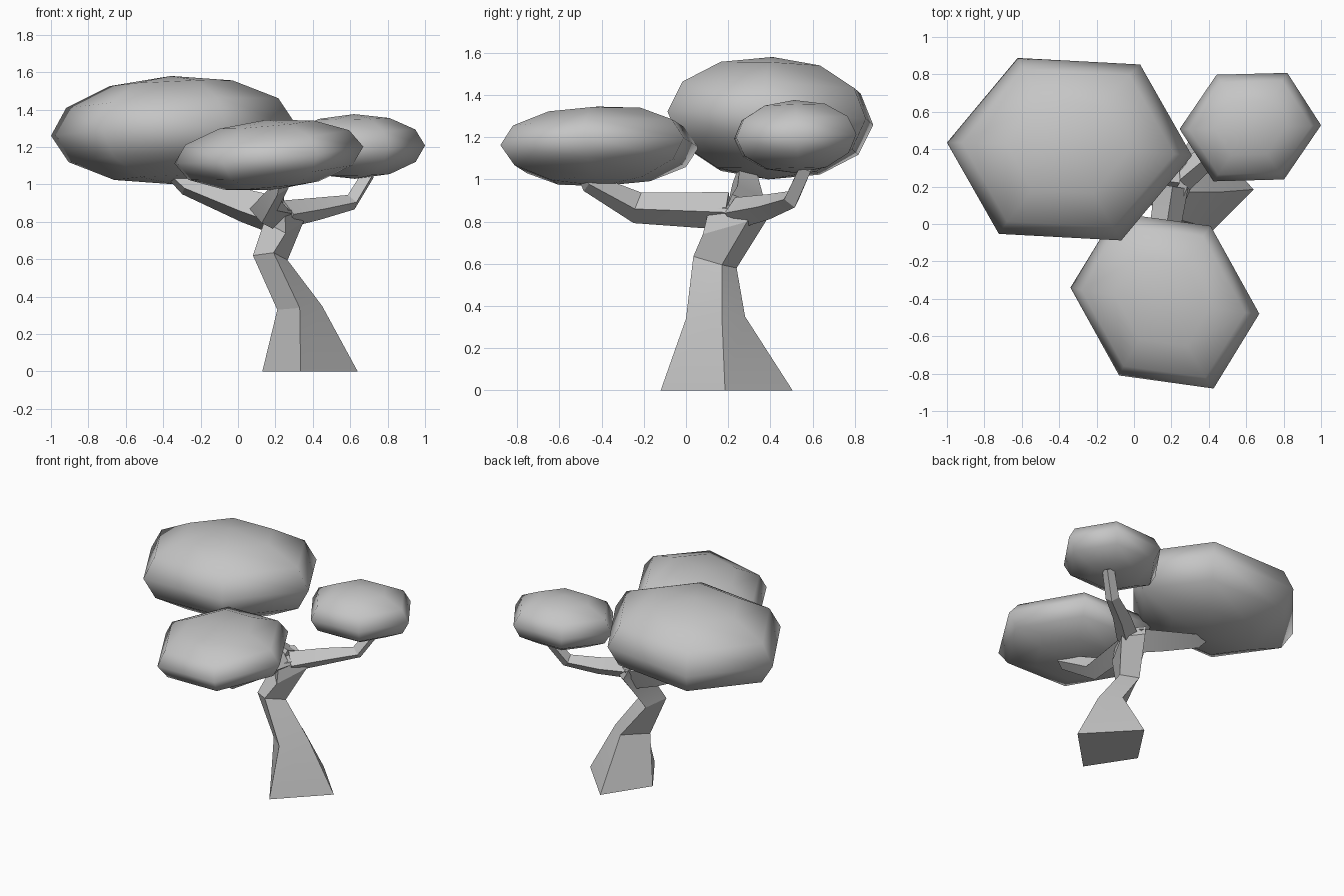
import bpy, bmesh, math
from mathutils import Matrix, Vector

cube = bpy.data.objects.get("Cube")
if cube:
    bpy.data.objects.remove(cube, do_unlink=True)

# One plain grey for the whole tree
grey = bpy.data.materials.new("plain_grey")
grey.use_nodes = True
colour = (0.56, 0.56, 0.56, 1)
grey.diffuse_color = colour
grey.node_tree.nodes["Principled BSDF"].inputs["Base Color"].default_value = colour


def finish(name, bm, angle):
    bmesh.ops.recalc_face_normals(bm, faces=bm.faces)
    mesh = bpy.data.meshes.new(name)
    bm.to_mesh(mesh)
    bm.free()
    mesh.materials.append(grey)
    obj = bpy.data.objects.new(name, mesh)
    bpy.context.collection.objects.link(obj)
    bpy.ops.object.select_all(action='DESELECT')
    obj.select_set(True)
    bpy.context.view_layer.objects.active = obj
    bpy.ops.object.shade_smooth_by_angle(angle=math.radians(angle))


def loft(name, rings):
    """Skin four-sided rings and cap both ends."""
    bm = bmesh.new()
    loops = [[bm.verts.new(p) for p in ring] for ring in rings]
    for low, high in zip(loops, loops[1:]):
        for i in range(4):
            j = (i + 1) % 4
            bm.faces.new((low[i], low[j], high[j], high[i]))
    bm.faces.new(loops[0])
    bm.faces.new(loops[-1])
    finish(name, bm, 20)


def branch(name, path, radii, roll):
    """Tapered square limb along a path, mitred at its bends."""
    pts = [Vector(p) for p in path]
    side = (pts[1] - pts[0]).cross(Vector((0, 0, 1))).normalized()
    rings = []
    for i, (p, r) in enumerate(zip(pts, radii)):
        near = pts[max(i - 1, 0):i + 2]
        along = sum(((b - a).normalized() for a, b in zip(near, near[1:])), Vector())
        up = side.cross(along).normalized()
        turns = [math.radians(roll + 90 * k) for k in range(4)]
        rings.append([p + r * (math.cos(t) * side + math.sin(t) * up) for t in turns])
    loft(name, rings)


def crown(name, centre, long_axis, cross_axis, pole):
    """Flattened six-sided ball, slightly tilted, with a corner on its long axis."""
    bm = bmesh.new()
    bmesh.ops.create_uvsphere(bm, u_segments=6, v_segments=6, radius=1)
    bm.transform(Matrix.Rotation(math.radians(90), 4, 'Z'))
    axes = Matrix((long_axis, cross_axis, pole)).transposed().to_4x4()
    bm.transform(Matrix.Translation(centre) @ axes)
    finish(name, bm, 80)


# Leaning trunk, flared at the foot and widening at the fork
loft("trunk", [
    [(.335, -.12, 0), (.64, .185, 0), (.335, .505, 0), (.13, .195, 0)],
    [(.33, 0, .34), (.45, .17, .35), (.33, .28, .35), (.21, .11, .33)],
    [(.19, .035, .635), (.265, .17, .595), (.155, .24, .58), (.08, .11, .62)],
    [(.255, .08, .74), (.35, .29, .8), (.23, .39, .82), (.14, .2, .8)],
    [(.25, .11, .865), (.33, .31, .86), (.2, .36, .9), (.09, .2, .9)],
])

# Three limbs leading into the crowns
branch("front_branch", [(.2, .2, .85), (.135, -.23, .865), (.22, -.45, .98), (.23, -.48, 1.03)],
       [.09, .075, .05, .04], 4)
branch("left_branch", [(.25, .24, .84), (.43, .39, .87), (.605, .5, .905), (.7, .57, 1.06)],
       [.075, .06, .045, .04], 0)
branch("right_branch", [(.22, .26, .83), (.04, .28, .885), (-.27, .28, 1.0), (-.34, .29, 1.06)],
       [.11, .095, .065, .05], 20)

# Leaf crowns
crown("large_crown", (-.345, .4, 1.29), (.655, -.035, .03), (.058, .543, -.02), (-.013, .01, .29))
crown("front_crown", (.165, -.41, 1.157), (.505, -.07, .045), (-.009, .502, .02), (-.017, -.007, .188))
crown("small_crown", (.622, .518, 1.203), (.378, .01, .005), (.01, .329, .01), (-.002, -.005, .173))
